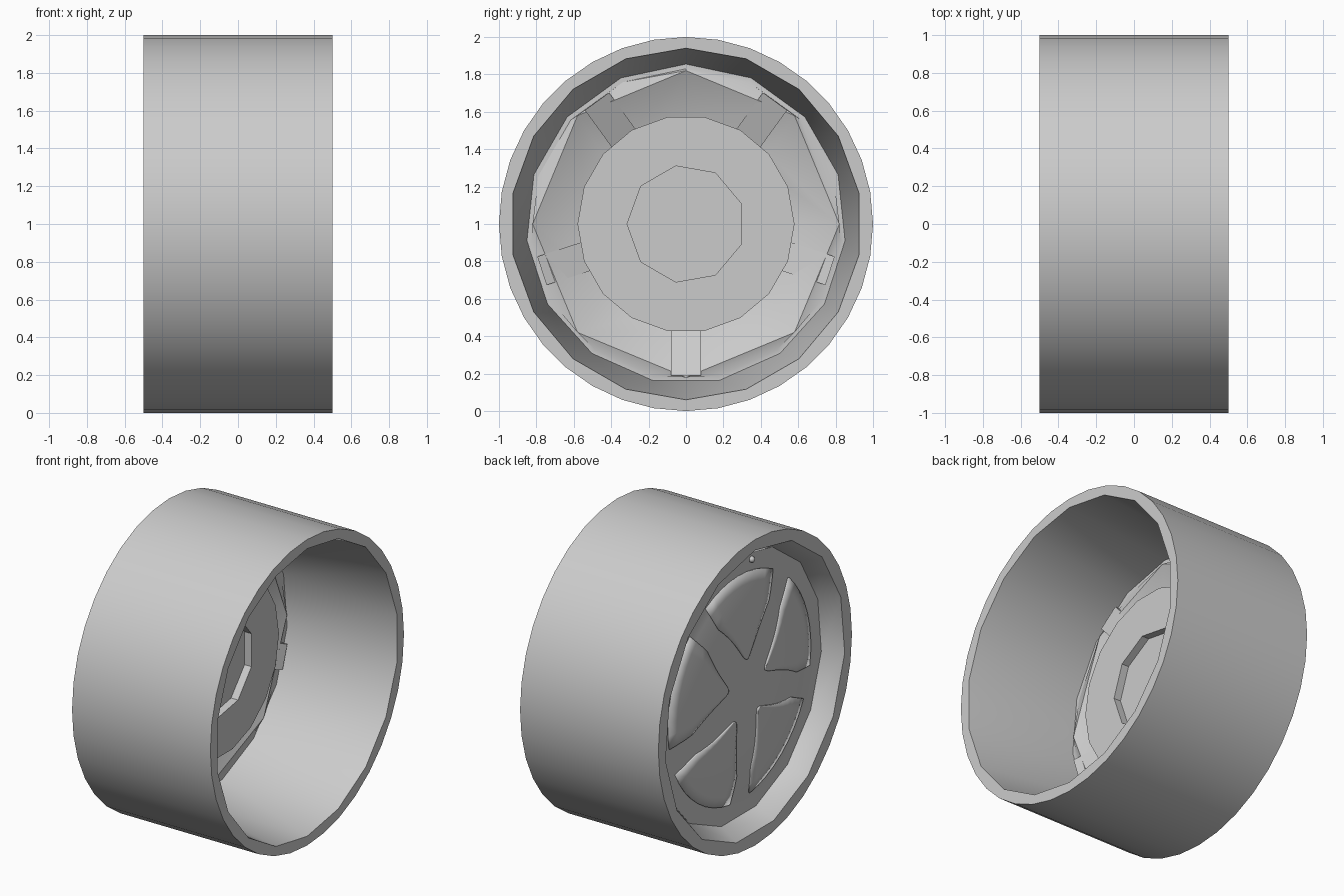
import bpy, bmesh
from math import sin, cos, pi, radians, sqrt
from mathutils import Matrix

if "Cube" in bpy.data.objects:
    bpy.data.objects.remove(bpy.data.objects["Cube"])

grey = bpy.data.materials.new("plain_grey")
grey.use_nodes = True
colour = (0.6, 0.6, 0.6, 1)
grey.diffuse_color = colour
grey.node_tree.nodes["Principled BSDF"].inputs["Base Color"].default_value = colour


def finish(name, bm, angle=35):
    bmesh.ops.recalc_face_normals(bm, faces=bm.faces[:])
    mesh = bpy.data.meshes.new(name)
    bm.to_mesh(mesh)
    bm.free()
    mesh.materials.append(grey)
    ob = bpy.data.objects.new(name, mesh)
    bpy.context.collection.objects.link(ob)
    bpy.ops.object.select_all(action="DESELECT")
    ob.select_set(True)
    bpy.context.view_layer.objects.active = ob
    bpy.ops.object.shade_smooth_by_angle(angle=radians(angle))
    return ob


def spot(r, x, a):
    return (x, r * cos(a), 1 + r * sin(a))


def join_rings(bm, a, b):
    """Zip two rings of (angle, vert) together, whatever their counts."""
    i = j = 0
    na, nb = len(a), len(b)
    while i < na or j < nb:
        va, vb = a[i % na][1], b[j % nb][1]
        next_a = a[i % na][0] + 2 * pi * (i // na) + 2 * pi / na
        next_b = b[j % nb][0] + 2 * pi * (j // nb) + 2 * pi / nb
        va2, vb2 = a[(i + 1) % na][1], b[(j + 1) % nb][1]
        if i < na and j < nb and abs(next_a - next_b) < 0.001:
            bm.faces.new((va, va2, vb2, vb))
            i, j = i + 1, j + 1
        elif j >= nb or (i < na and next_a < next_b):
            bm.faces.new((va, va2, vb))
            i += 1
        else:
            bm.faces.new((va, vb2, vb))
            j += 1


def loft(name, rings, closed=False):
    """Rings are (radius, x, sides, start angle in degrees)."""
    bm = bmesh.new()
    loops = []
    for r, x, n, start in rings:
        angles = [radians(start) + 2 * pi * k / n for k in range(n)]
        loops.append([(a, bm.verts.new(spot(r, x, a))) for a in angles])
    pairs = list(zip(loops, loops[1:]))
    if closed:
        pairs.append((loops[-1], loops[0]))
    for a, b in pairs:
        join_rings(bm, a, b)
    if not closed:
        for loop in (loops[0], loops[-1]):
            bm.faces.new([v for _, v in loop])
    return finish(name, bm)


def dome(r):
    return -0.435 + 0.055 * (min(r, 0.73) / 0.73) ** 3


# Tyre band with a deep faceted well on one side and a shallow lip on the other
loft("tyre_band", [
    (0.94, 0.5, 18, 90), (1, 0.5, 36, 90), (1, -0.5, 36, 90),
    (0.93, -0.5, 15, 90), (0.86, -0.38, 15, 90), (0.855, -0.24, 15, 90),
], closed=True)

# Wheel dish: shallow dome outside, bowl with an eight sided crest inside
face = [(r, dome(r), 36, 90) for r in (0.2, 0.4, 0.5, 0.6, 0.67, 0.73)]
loft("wheel_dish", face + [
    (0.86, -0.38, 15, 90), (0.855, -0.24, 15, 90), (0.83, -0.24, 15, 90),
    (0.82, -0.22, 8, 90), (0.58, -0.33, 18, 80), (0.3, -0.36, 18, 80),
])

# Hub drum with a nine sided pocket
loft("hub_drum", [
    (0.58, -0.36, 18, 80), (0.58, -0.11, 18, 80),
    (0.315, -0.11, 9, 100), (0.315, -0.16, 9, 100),
])

for k in range(5):
    # Radial rib on the inner bowl
    bm = bmesh.new()
    spin = Matrix.Translation((0, 0, 1)) @ Matrix.Rotation(radians(72 * k), 4, "X")
    side = ((0.5, -0.38), (0.5, -0.34), (0.81, -0.2), (0.81, -0.3))
    ends = [[bm.verts.new(spin @ Matrix.Translation((x, y, -r)).translation)
             for r, x in side] for y in (-0.08, 0.08)]
    bm.faces.new(ends[0])
    bm.faces.new(ends[1])
    for i in range(4):
        j = (i + 1) % 4
        bm.faces.new((ends[0][i], ends[0][j], ends[1][j], ends[1][i]))
    finish("inner_rib_%d" % (k + 1), bm)

    # Rounded lobe panel on the outer face, between two spokes
    bm = bmesh.new()
    steps, rows = 8, []
    for i in range(13):
        r = 0.2 + 0.53 * (i / 12) ** 1.5 + 0.002
        half = radians(28) * sqrt(min(1, (r - 0.2) / 0.35))
        mid = radians(90 + 72 * k)
        rows.append([bm.verts.new(spot(r, dome(r) - 0.003, mid + half * (2 * j / steps - 1)))
                     for j in range(steps + 1)])
    for low, high in zip(rows, rows[1:]):
        for j in range(steps):
            bm.faces.new((low[j], low[j + 1], high[j + 1], high[j]))
    panel = finish("outer_lobe_%d" % (k + 1), bm)
    shell = panel.modifiers.new("thickness", "SOLIDIFY")
    shell.thickness = 0.014
    shell.offset = 0

# Small valve on the outer face
bm = bmesh.new()
bmesh.ops.create_icosphere(bm, subdivisions=2, radius=0.02,
                           matrix=Matrix.Translation((-0.385, -0.13, 1.79)))
finish("valve", bm)
